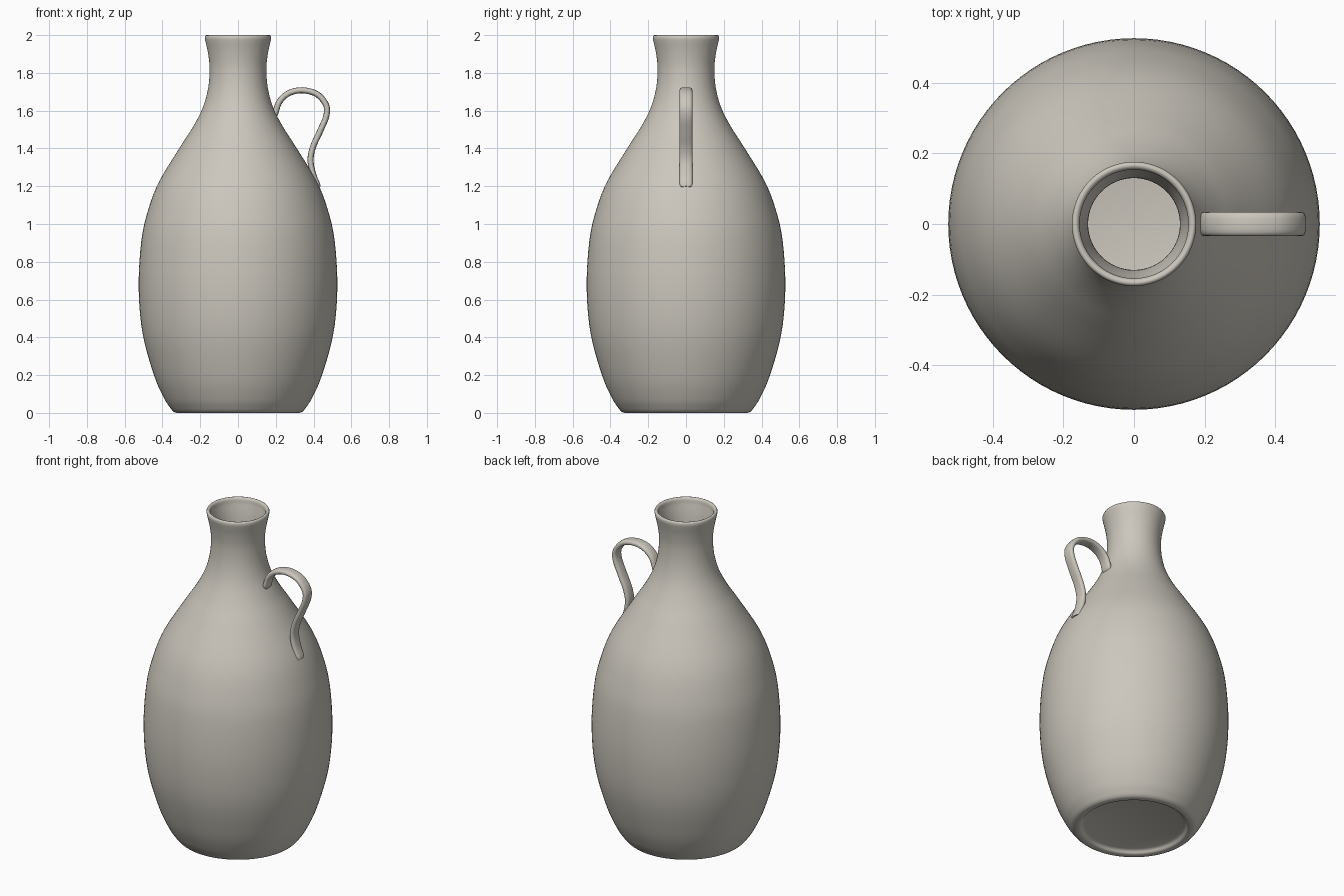
import bpy, bmesh, math
from mathutils import Vector

cube = bpy.data.objects.get("Cube")
if cube:
    bpy.data.objects.remove(cube, do_unlink=True)

# Single glazed clay colour
clay = bpy.data.materials.new("warm_grey_clay")
clay.use_nodes = True
COLOUR = (0.60, 0.57, 0.51, 1)
clay.diffuse_color = COLOUR
clay.node_tree.nodes["Principled BSDF"].inputs["Base Color"].default_value = COLOUR


def spline(points, steps):
    """Smooth curve running through all the given 2D points."""
    p = [Vector(q) for q in points]
    p = [2 * p[0] - p[1]] + p + [2 * p[-1] - p[-2]]
    out = []
    for a, b, c, d in zip(p, p[1:], p[2:], p[3:]):
        for i in range(steps):
            t = i / steps
            out.append(0.5 * (2 * b + (c - a) * t + (2 * a - 5 * b + 4 * c - d) * t**2
                              + (3 * b - a - 3 * c + d) * t**3))
    return out + [p[-2]]


def skin(name, rings):
    """Join successive rings of points with quads and cap both ends."""
    bm = bmesh.new()
    loops = [[bm.verts.new(co) for co in ring] for ring in rings]
    n = len(loops[0])
    for lo, hi in zip(loops, loops[1:]):
        for i in range(n):
            j = (i + 1) % n
            bm.faces.new((lo[i], lo[j], hi[j], hi[i]))
    bm.faces.new(loops[0][::-1])
    bm.faces.new(loops[-1])
    bmesh.ops.recalc_face_normals(bm, faces=bm.faces)
    mesh = bpy.data.meshes.new(name)
    bm.to_mesh(mesh)
    bm.free()
    mesh.materials.append(clay)
    obj = bpy.data.objects.new(name, mesh)
    bpy.context.collection.objects.link(obj)
    bpy.ops.object.select_all(action="DESELECT")
    obj.select_set(True)
    bpy.context.view_layer.objects.active = obj
    bpy.ops.object.shade_smooth_by_angle(angle=math.radians(50))
    return obj


def circle(radius, z, sides=96):
    angles = [2 * math.pi * i / sides for i in range(sides)]
    return [(radius * math.cos(a), radius * math.sin(a), z) for a in angles]


# Bottle: recessed foot, outer wall, rounded lip, then the inner wall to the floor
wall = spline([(0.35, 0.015), (0.39, 0.075), (0.445, 0.2), (0.505, 0.42),
               (0.526, 0.66), (0.513, 0.9), (0.48, 1.06), (0.42, 1.22),
               (0.305, 1.41), (0.235, 1.52), (0.185, 1.62), (0.158, 1.72),
               (0.15, 1.82), (0.158, 1.9), (0.174, 1.975)], 5)
foot = spline([(0.275, 0.022), (0.288, 0.016), (0.3, 0.003), (0.32, 0), (0.338, 0.004)], 3)
lip = [(0.176, 1.99), (0.172, 1.998), (0.166, 2.0), (0.159, 1.997), (0.154, 1.988)]
THICK = 0.02
inner = [(r - THICK, z) for r, z in reversed(wall) if z > 0.05]
floor = [(inner[-1][0] - 0.03, 0.042)]
skin("bottle_body", [circle(r, z) for r, z in foot + wall + lip + inner + floor])

# Handle: flattened round strap swept along an S-shaped path
path = spline([(0.195, 1.575), (0.218, 1.645), (0.268, 1.692), (0.34, 1.708),
               (0.418, 1.687), (0.466, 1.63), (0.467, 1.57), (0.434, 1.49),
               (0.398, 1.41), (0.384, 1.34), (0.397, 1.265), (0.425, 1.195)], 6)
HALF_WIDTH, HALF_THICK, SIDES = 0.034, 0.016, 20


def rounded(v):
    return math.copysign(abs(v) ** 0.75, v)


rings = []
last = len(path) - 1
for i, p in enumerate(path):
    tangent = (path[min(i + 1, last)] - path[max(i - 1, 0)]).normalized()
    normal = Vector((-tangent.y, tangent.x))
    scale = 0.8 if i in (0, last) else 1
    ring = []
    for k in range(SIDES):
        a = 2 * math.pi * k / SIDES
        q = p + normal * HALF_THICK * scale * rounded(math.sin(a))
        ring.append((q.x, HALF_WIDTH * scale * rounded(math.cos(a)), q.y))
    rings.append(ring)
skin("handle", rings)
